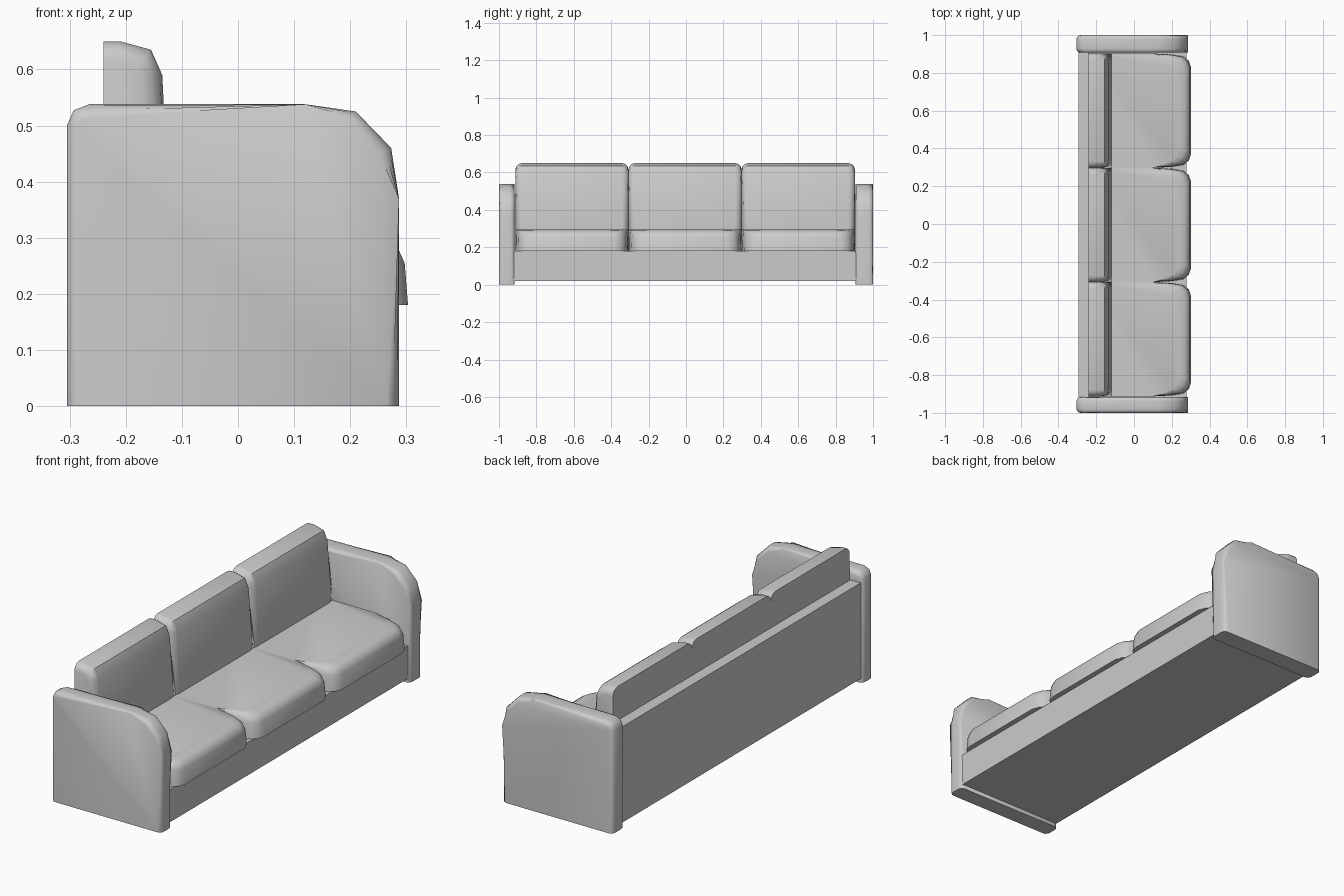
import bpy, bmesh

if "Cube" in bpy.data.objects:
    bpy.data.objects.remove(bpy.data.objects["Cube"])

MID = -0.005          # shared centre line of the cushions
PITCH = 0.605         # spacing of the three cushions


def finish(bm, name, smooth=True):
    bmesh.ops.recalc_face_normals(bm, faces=bm.faces)
    mesh = bpy.data.meshes.new(name)
    bm.to_mesh(mesh)
    bm.free()
    obj = bpy.data.objects.new(name, mesh)
    bpy.context.collection.objects.link(obj)
    if smooth:
        bpy.ops.object.select_all(action='DESELECT')
        bpy.context.view_layer.objects.active = obj
        obj.select_set(True)
        bpy.ops.object.shade_smooth_by_angle(angle=0.85)
    return obj


def prism(name, profile, y0, y1, radius=0.0, soft=()):
    """Extrude an x-z profile along y; round the rim on the listed profile edges."""
    bm = bmesh.new()
    rings = [[bm.verts.new((x, y, z)) for x, z in profile] for y in (y0, y1)]
    n = len(profile)
    for ring in rings:
        bm.faces.new(ring)
    for i in range(n):
        j = (i + 1) % n
        bm.faces.new((rings[0][i], rings[0][j], rings[1][j], rings[1][i]))
    if radius:
        rim = [bm.edges.get((r[i], r[i + 1])) for r in rings for i in soft]
        bmesh.ops.bevel(bm, geom=rim, offset=radius, offset_type='OFFSET',
                        segments=3, profile=0.5, affect='EDGES')
    return finish(bm, name, smooth=radius > 0)


def seat_cushion(name, yc, half):
    """Stack plan outlines that shrink toward the top at the front only."""
    side = [(-0.235, 0, 0), (0.10, 0, 0), (0.20, 0.005, 0.4),
            (0.262, 0.016, 0.8), (0.29, 0.038, 1), (0.303, 0.075, 1)]
    bm = bmesh.new()
    rings = []
    for z, d in ((0.18, 0), (0.255, 0.006), (0.277, 0.016), (0.289, 0.034), (0.295, 0.065)):
        ring = []
        for s, pts in ((-1, side), (1, side[::-1])):
            for x, inset, w in pts:
                ring.append(bm.verts.new((x - d * w, yc + s * (half - inset - 0.5 * d * w), z)))
        rings.append(ring)
    n = len(rings[0])
    for a, b in zip(rings, rings[1:]):
        for i in range(n):
            j = (i + 1) % n
            bm.faces.new((a[i], a[j], b[j], b[i]))
    bm.faces.new(rings[0])
    bm.faces.new(rings[-1])
    return finish(bm, name)


# base and back panel in one L-shaped frame
prism("frame", [(-0.295, 0.02), (-0.295, 0.485), (-0.24, 0.485), (-0.24, 0.18),
                (0.277, 0.18), (0.277, 0.02)], -0.925, 0.915)

# armrests
arm = [(-0.305, 0), (-0.305, 0.50), (-0.293, 0.527), (-0.265, 0.538), (0.12, 0.538),
       (0.21, 0.525), (0.273, 0.46), (0.287, 0.37), (0.287, 0)]
for label, y0, y1 in (("left", -1.0, -0.917), ("right", 0.907, 1.0)):
    prism(label + "_arm", arm, y0, y1, 0.022, range(8))

# seat and back cushions
back = [(-0.24, 0.28), (-0.24, 0.65), (-0.21, 0.65), (-0.155, 0.635),
        (-0.135, 0.59), (-0.12, 0.30), (-0.12, 0.28)]
for i, label in enumerate(("left", "middle", "right")):
    yc = MID + (i - 1) * PITCH
    seat_cushion(label + "_seat_cushion", yc, PITCH / 2)
    prism(label + "_back_cushion", back, yc - PITCH / 2, yc + PITCH / 2, 0.035, range(1, 6))
